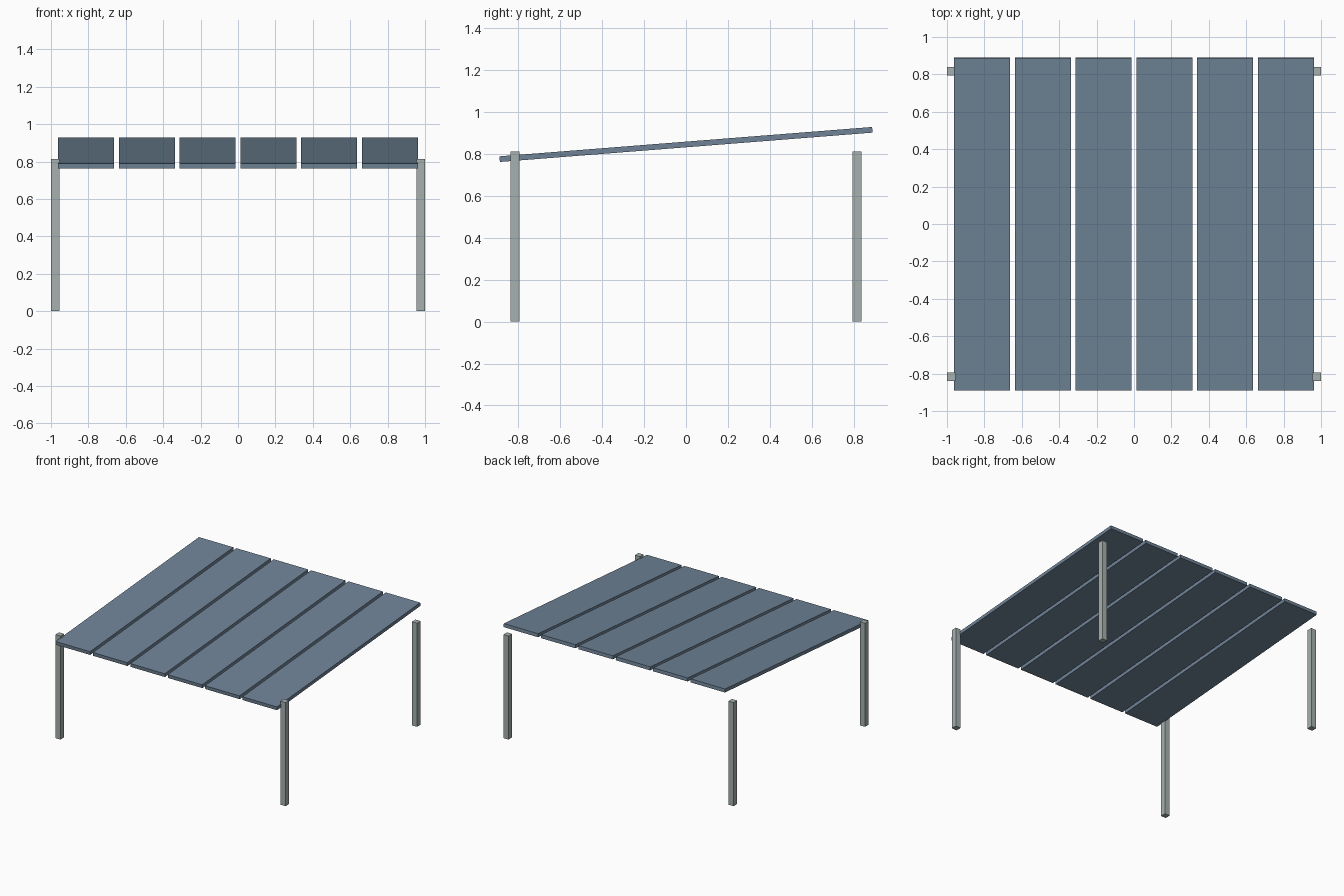
import bpy
from math import radians

if "Cube" in bpy.data.objects:
    bpy.data.objects.remove(bpy.data.objects["Cube"])


def material(name, color):
    m = bpy.data.materials.new(name)
    m.diffuse_color = (*color, 1)
    m.use_nodes = True
    m.node_tree.nodes["Principled BSDF"].inputs["Base Color"].default_value = m.diffuse_color
    return m


def box(name, location, size, mat, tilt=0):
    bpy.ops.mesh.primitive_cube_add(size=1, location=location)
    ob = bpy.context.object
    ob.name = name
    ob.scale = size
    bpy.ops.object.transform_apply(location=False, rotation=False, scale=True)
    ob.rotation_euler.x = radians(tilt)
    ob.data.materials.append(mat)
    return ob


slate = material("slate_blue", (0.16, 0.23, 0.31))
pale = material("pale_grey", (0.38, 0.44, 0.43))

# Four square corner posts
POST, POST_H = 0.045, 0.813
for y, row in ((-0.816, "front"), (0.816, "back")):
    for x, side in ((-0.9775, "left"), (0.9775, "right")):
        box(f"{row}_{side}_post", (x, y, POST_H / 2), (POST, POST, POST_H), pale)

# Six tilted roof panels, rising toward the back
for i in range(6):
    box(f"roof_panel_{i + 1}", ((i - 2.5) * 0.3247, 0, 0.8455),
        (0.299, 1.784, 0.027), slate, tilt=4.5)
